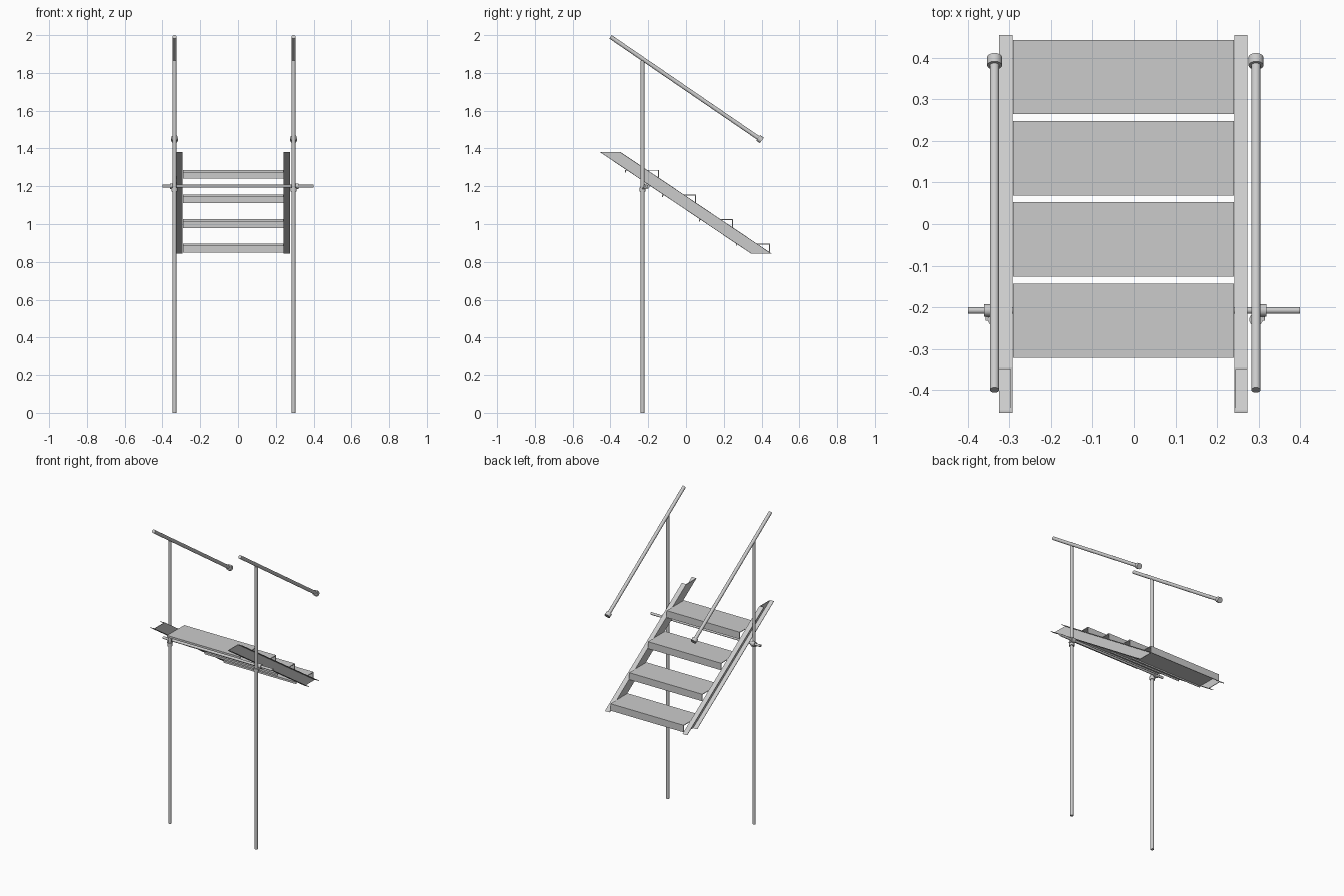
import bpy, bmesh
from mathutils import Vector

cube = bpy.data.objects.get("Cube")
if cube:
    bpy.data.objects.remove(cube)

steel = bpy.data.materials.new("galvanised_grey")
steel.use_nodes = True
GREY = (0.6, 0.6, 0.6, 1)
steel.diffuse_color = GREY
steel.node_tree.nodes["Principled BSDF"].inputs["Base Color"].default_value = GREY


def finish(name, bm, smooth=False):
    bmesh.ops.recalc_face_normals(bm, faces=bm.faces)
    mesh = bpy.data.meshes.new(name)
    bm.to_mesh(mesh)
    bm.free()
    mesh.materials.append(steel)
    obj = bpy.data.objects.new(name, mesh)
    bpy.context.collection.objects.link(obj)
    if smooth:
        bpy.ops.object.select_all(action='DESELECT')
        obj.select_set(True)
        bpy.context.view_layer.objects.active = obj
        bpy.ops.object.shade_smooth_by_angle()
    return obj


def tube(name, start, end, radius):
    """Round bar between two points."""
    a, b = Vector(start), Vector(end)
    bm = bmesh.new()
    bmesh.ops.create_cone(bm, cap_ends=True, segments=20, radius1=radius,
                          radius2=radius, depth=(b - a).length)
    bm.transform((b - a).to_track_quat('Z', 'Y').to_matrix().to_4x4())
    bmesh.ops.translate(bm, verts=bm.verts, vec=(a + b) / 2)
    return finish(name, bm, True)


def extrude_x(bm, profile, x0, x1):
    """Sweep a (y, z) outline along x."""
    face = bm.faces.new([bm.verts.new((x0, y, z)) for y, z in profile])
    out = bmesh.ops.extrude_face_region(bm, geom=[face])
    moved = [v for v in out["geom"] if isinstance(v, bmesh.types.BMVert)]
    bmesh.ops.translate(bm, verts=moved, vec=(x1 - x0, 0, 0))


SHEET = 0.004
TOP, BOTTOM = 1.38, 0.843
INNER = {"right": (-0.293, -1), "left": (0.242, 1)}
POST_X = {"right": -0.336, "left": 0.294}


def strip(lo, hi):
    """Sloped parallelogram between two offsets across the stringer depth."""
    return [(-0.455 + lo, TOP), (-0.455 + hi, TOP),
            (0.345 + hi, BOTTOM), (0.345 + lo, BOTTOM)]


# Stringers: sloped channels, open on the outside
for side, (x, out) in INNER.items():
    bm = bmesh.new()
    extrude_x(bm, strip(0, 0.11), x, x + out * SHEET)
    for lo in (0, 0.104):
        extrude_x(bm, strip(lo, lo + 0.006), x + out * SHEET, x + out * 0.032)
    finish(side + "_stringer", bm)

# Treads: folded sheet with a deep nosing and a shallow rear lip
for i in range(4):
    y0, z = -0.322 + 0.1955 * i, 1.286 - 0.13 * i
    y1 = y0 + 0.179
    bm = bmesh.new()
    extrude_x(bm, [(y0, z), (y1, z), (y1, z - 0.046), (y1 - SHEET, z - 0.046),
                   (y1 - SHEET, z - SHEET), (y0 + SHEET, z - SHEET),
                   (y0 + SHEET, z - 0.013), (y0, z - 0.013)], -0.292, 0.241)
    finish("tread_%d" % (i + 1), bm)

# Cross tube under the stringers
TUBE_Y, TUBE_Z, POST_Y = -0.208, 1.2, -0.23
tube("cross_tube", (-0.4, TUBE_Y, TUBE_Z), (0.4, TUBE_Y, TUBE_Z), 0.008)

for side, x in POST_X.items():
    out = INNER[side][1]
    # Post and sloped handrail with end collar
    tube(side + "_post", (x, POST_Y, 0), (x, POST_Y, 1.865), 0.01)
    high, low = Vector((x, -0.4, 1.991)), Vector((x, 0.4, 1.444))
    axis = (low - high).normalized()
    tube(side + "_handrail", high, low, 0.011)
    tube(side + "_rail_collar", low - axis * 0.022, low + axis * 0.002, 0.018)
    # Clamp joining post and cross tube
    tube(side + "_post_clamp", (x, POST_Y, 1.172), (x, POST_Y, 1.193), 0.016)
    tube(side + "_tube_clamp", (x - out * 0.004, TUBE_Y, TUBE_Z),
         (x + out * 0.025, TUBE_Y, TUBE_Z), 0.015)
    tube(side + "_clamp_bolt", (x + out * 0.018, -0.232, 1.19),
         (x + out * 0.018, -0.2, 1.19), 0.004)
